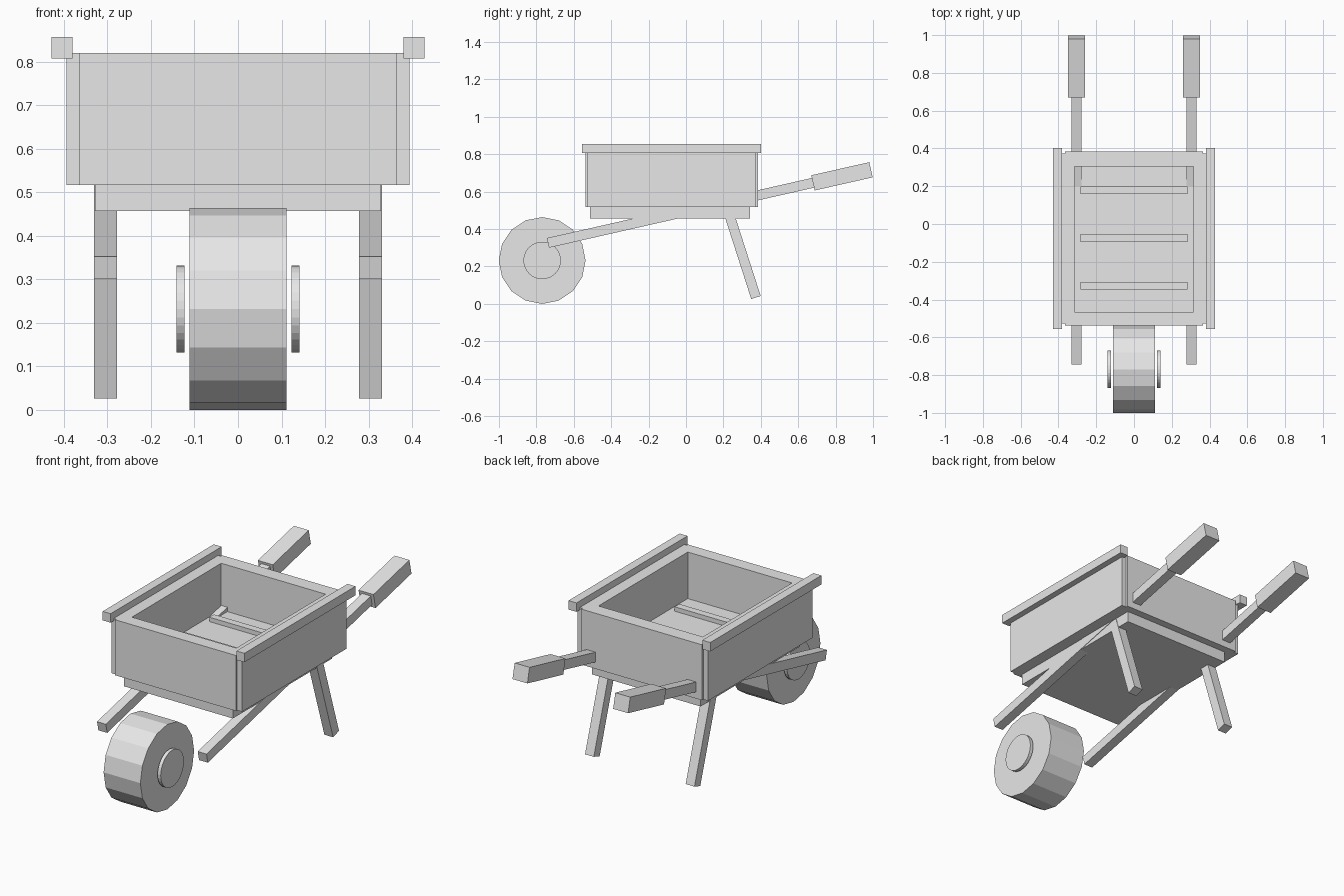
import bpy
import math
from mathutils import Matrix, Vector

cube = bpy.data.objects.get("Cube")
if cube:
    bpy.data.objects.remove(cube, do_unlink=True)

grey = bpy.data.materials.new("plain grey")
grey.use_nodes = True
colour = (0.8, 0.8, 0.8, 1)
grey.diffuse_color = colour
grey.node_tree.nodes["Principled BSDF"].inputs["Base Color"].default_value = colour


def finish(name):
    obj = bpy.context.object
    obj.name = name
    obj.data.materials.append(grey)
    return obj


def box(name, low, high):
    """Upright box between two opposite corners."""
    low, high = Vector(low), Vector(high)
    bpy.ops.mesh.primitive_cube_add(size=1, location=(low + high) / 2)
    obj = finish(name)
    obj.data.transform(Matrix.Diagonal((*(high - low), 1)))
    return obj


def beam(name, x, start, end, width, depth):
    """Square-ended bar running between two (y, z) points."""
    a, b = Vector((x, *start)), Vector((x, *end))
    bpy.ops.mesh.primitive_cube_add(size=1, location=(a + b) / 2)
    obj = finish(name)
    obj.data.transform(Matrix.Diagonal((width, (b - a).length, depth, 1)))
    obj.rotation_euler.x = math.atan2(b.z - a.z, b.y - a.y)
    return obj


def disc(name, x, radius, width, sides):
    """Cylinder on the wheel axis, with a corner pointing forward."""
    bpy.ops.mesh.primitive_cylinder_add(vertices=sides, radius=radius, depth=width,
                                        location=(x, -0.769, 0.232),
                                        rotation=(0, math.pi / 2, 0))
    return finish(name)


# Tray: floor, end walls and cross slats
box("tray_floor", (-0.328, -0.513, 0.457), (0.328, 0.342, 0.566))
box("front_wall", (-0.365, -0.538, 0.517), (0.365, -0.465, 0.82))
box("back_wall", (-0.365, 0.305, 0.517), (0.365, 0.384, 0.82))
for i, y in enumerate((-0.327, -0.074, 0.178)):
    box(f"floor_slat_{i + 1}", (-0.284, y - 0.02, 0.56), (0.284, y + 0.02, 0.59))

# Wheel
disc("wheel", 0, 0.232, 0.222, 16)

# Paired parts
for side, s in (("left", 1), ("right", -1)):
    box(f"{side}_wall", (s * 0.315, -0.528, 0.517), (s * 0.394, 0.372, 0.82))
    box(f"{side}_rail", (s * 0.38, -0.556, 0.807), (s * 0.428, 0.402, 0.856))
    disc(f"{side}_hub", s * 0.132, 0.1, 0.019, 32)
    beam(f"{side}_shaft", s * 0.304, (-0.738, 0.326), (0.70, 0.652), 0.053, 0.053)
    beam(f"{side}_grip", s * 0.304, (0.679, 0.647), (0.989, 0.717), 0.09, 0.083)
    beam(f"{side}_leg", s * 0.304, (0.374, 0.034), (0.222, 0.507), 0.053, 0.053)

# Apply scale signs so every face points outward
for obj in bpy.context.scene.objects:
    if obj.type == 'MESH' and obj.data.materials and obj.data.materials[0] == grey:
        bpy.context.view_layer.objects.active = obj
        bpy.ops.object.mode_set(mode='EDIT')
        bpy.ops.mesh.select_all(action='SELECT')
        bpy.ops.mesh.normals_make_consistent(inside=False)
        bpy.ops.object.mode_set(mode='OBJECT')
